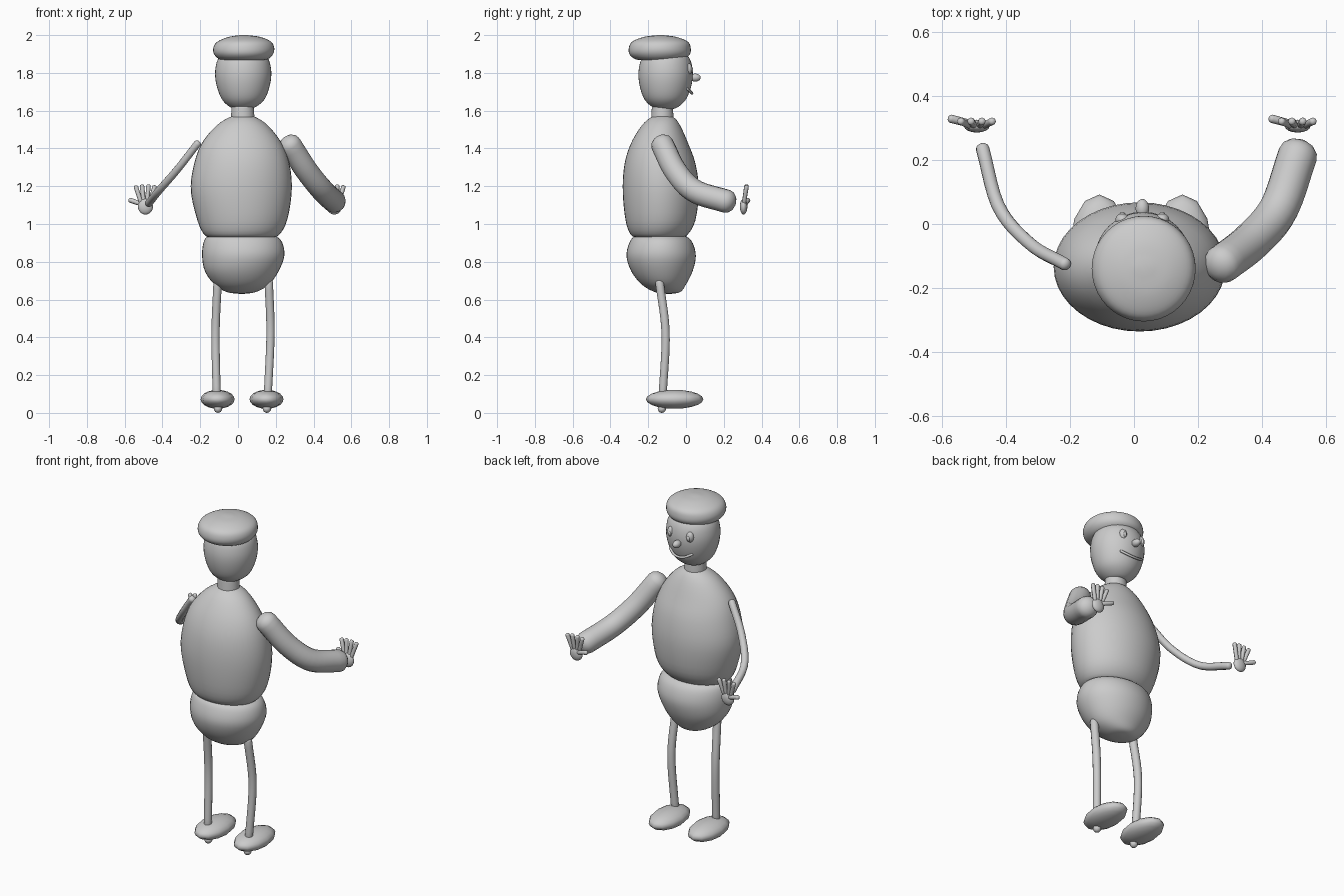
import bpy, bmesh, math
from mathutils import Vector

cube = bpy.data.objects.get("Cube")
if cube:
    bpy.data.objects.remove(cube)

grey = bpy.data.materials.new("clay grey")
grey.use_nodes = True
COLOUR = (0.6, 0.6, 0.6, 1)
grey.diffuse_color = COLOUR
grey.node_tree.nodes["Principled BSDF"].inputs["Base Color"].default_value = COLOUR


def finish(name, bm, subdivide=0):
    bmesh.ops.recalc_face_normals(bm, faces=bm.faces)
    for f in bm.faces:
        f.smooth = True
    mesh = bpy.data.meshes.new(name)
    bm.to_mesh(mesh)
    bm.free()
    mesh.materials.append(grey)
    ob = bpy.data.objects.new(name, mesh)
    bpy.context.scene.collection.objects.link(ob)
    if subdivide:
        mod = ob.modifiers.new("smooth", "SUBSURF")
        mod.levels = mod.render_levels = subdivide
    return ob


def skin(bm, rings):
    """Bridge a list of equal rings of points and close both ends."""
    loops = [[bm.verts.new(p) for p in ring] for ring in rings]
    n = len(loops[0])
    for a, b in zip(loops, loops[1:]):
        for i in range(n):
            bm.faces.new((a[i], a[(i + 1) % n], b[(i + 1) % n], b[i]))
    bm.faces.new(loops[0])
    bm.faces.new(loops[-1])


def spline(points, t):
    """Catmull-Rom point at parameter t in 0..1."""
    pts = [Vector(p) for p in points]
    pts = [2 * pts[0] - pts[1]] + pts + [2 * pts[-1] - pts[-2]]
    s = t * (len(points) - 1)
    i = min(int(s), len(points) - 2)
    u = s - i
    a, b, c, d = pts[i:i + 4]
    return 0.5 * (2 * b + (c - a) * u + (2 * a - 5 * b + 4 * c - d) * u**2
                  + (3 * b - a - 3 * c + d) * u**3)


def loft(name, rows, sides=40, steps=28):
    """Stacked ellipses; rows hold z, x min, x max, y min, y max."""
    rings = []
    for k in range(steps + 1):
        s = k / steps * (len(rows) - 1)
        i = min(int(s), len(rows) - 2)
        cols = [spline([(r[j], r[j + 1], 0) for r in rows], s / (len(rows) - 1)) for j in range(4)]
        z, x0, x1, y0, y1 = [c.x for c in cols] + [cols[3].y]
        ring = []
        for m in range(sides):
            a = math.tau * m / sides
            ring.append(((x0 + x1) / 2 + (x1 - x0) / 2 * math.cos(a),
                         (y0 + y1) / 2 + (y1 - y0) / 2 * math.sin(a), z))
        rings.append(ring)
    bm = bmesh.new()
    skin(bm, rings)
    return finish(name, bm)


def tube(bm, points, r0, r1, sides=12, steps=16):
    """Round-ended tube along a smooth path."""
    rings = []
    path = [(spline(points, k / steps), spline(points, min(1, k / steps + .01))
             - spline(points, max(0, k / steps - .01))) for k in range(steps + 1)]
    stations = [(p, d.normalized(), r0 + (r1 - r0) * k / steps) for k, (p, d) in enumerate(path)]
    p, d, r = stations[0]
    q, e, s = stations[-1]
    angles = [math.radians(a) for a in (25, 50, 75)]
    head = [(p - d * r * 0.8 * math.sin(a), d, r * math.cos(a)) for a in reversed(angles)]
    tail = [(q + e * s * 0.8 * math.sin(a), e, s * math.cos(a)) for a in angles]
    side = d.orthogonal().normalized()
    for c, axis, rad in head + stations + tail:
        side = (side - axis * side.dot(axis)).normalized()
        up = axis.cross(side)
        rings.append([c + rad * (side * math.cos(a) + up * math.sin(a))
                      for a in (math.tau * m / sides for m in range(sides))])
    skin(bm, rings)


def limb(name, points, r0, r1, sides=12):
    bm = bmesh.new()
    tube(bm, points, r0, r1, sides)
    return finish(name, bm)


def ball(bm, centre, size, u=16, v=10):
    verts = bmesh.ops.create_uvsphere(bm, u_segments=u, v_segments=v, radius=1)["verts"]
    for w in verts:
        w.co = Vector(centre) + Vector(a * b for a, b in zip(w.co, size))


def blob(name, centre, size, u=24, v=14):
    bm = bmesh.new()
    ball(bm, centre, size, u, v)
    return finish(name, bm)


# Body
loft("torso", [(0.925, -0.12, 0.16, -0.24, -0.04), (0.94, -0.175, 0.215, -0.29, 0.005),
               (1.02, -0.215, 0.26, -0.32, 0.05), (1.18, -0.25, 0.285, -0.335, 0.068),
               (1.32, -0.232, 0.272, -0.325, 0.05), (1.43, -0.19, 0.23, -0.29, 0.01),
               (1.52, -0.115, 0.16, -0.235, -0.03), (1.565, -0.045, 0.095, -0.185, -0.065),
               (1.58, 0.01, 0.04, -0.14, -0.11)])
loft("pelvis", [(0.63, 0.01, 0.03, -0.1, -0.08), (0.64, -0.06, 0.095, -0.165, -0.03),
                (0.68, -0.125, 0.165, -0.235, 0.0), (0.75, -0.175, 0.215, -0.29, 0.035),
                (0.83, -0.19, 0.245, -0.315, 0.052), (0.9, -0.183, 0.235, -0.3, 0.035),
                (0.935, -0.16, 0.2, -0.27, 0.0), (0.945, -0.1, 0.14, -0.2, -0.06)])
loft("neck", [(1.54, -0.036, 0.088, -0.185, -0.065), (1.58, -0.036, 0.086, -0.183, -0.067),
              (1.63, -0.034, 0.082, -0.18, -0.07)], steps=6)

# Head and cap
loft("head", [(1.605, 0.015, 0.035, -0.12, -0.1), (1.615, -0.035, 0.085, -0.17, -0.05),
              (1.66, -0.085, 0.14, -0.22, -0.0), (1.74, -0.115, 0.17, -0.247, 0.03),
              (1.82, -0.12, 0.175, -0.25, 0.035), (1.89, -0.095, 0.15, -0.225, 0.01),
              (1.94, -0.02, 0.07, -0.15, -0.06)])
loft("cap", [(1.866, -0.02, 0.08, -0.19, -0.08), (1.87, -0.09, 0.15, -0.26, -0.02),
             (1.895, -0.124, 0.183, -0.297, 0.018), (1.93, -0.131, 0.192, -0.303, 0.025),
             (1.965, -0.11, 0.175, -0.285, 0.01), (1.99, -0.05, 0.12, -0.225, -0.05),
             (2.0, 0.01, 0.05, -0.15, -0.12)])

# Face
blob("nose", (0.026, 0.048, 1.775), (0.021, 0.03, 0.021))
for side, x in (("right", -0.036), ("left", 0.088)):
    blob(side + "_eye", (x, 0.013, 1.82), (0.022, 0.02, 0.031))
    blob(side + "_pupil", (x, 0.028, 1.815), (0.01, 0.01, 0.016), 16, 10)
limb("smile", [(-0.045, 0.008, 1.715), (-0.01, 0.026, 1.698), (0.027, 0.032, 1.692),
               (0.064, 0.026, 1.698), (0.099, 0.008, 1.715)], 0.007, 0.007, 8)

# Arms: a thick left one and a thin right one
limb("left_arm", [(0.275, -0.125, 1.42), (0.365, -0.055, 1.28), (0.45, 0.045, 1.175),
                  (0.51, 0.215, 1.12)], 0.061, 0.062, 16)
limb("right_arm", [(-0.215, -0.125, 1.425), (-0.32, -0.065, 1.29), (-0.42, 0.05, 1.175),
                   (-0.472, 0.235, 1.11)], 0.02, 0.021)

# Hands with four fingers and a thumb
for side, x in (("right", -0.49), ("left", 0.51)):
    bm = bmesh.new()
    ball(bm, (x, 0.305, 1.092), (0.04, 0.02, 0.042))
    for base, tip in ((-0.022, -0.05), (-0.008, -0.018), (0.008, 0.016), (0.022, 0.048)):
        tube(bm, [(x + base, 0.307, 1.11), (x + tip, 0.32, 1.203 - abs(tip) * 0.15)],
             0.011, 0.012, 8, 3)
    tube(bm, [(x - 0.02, 0.312, 1.105), (x - 0.08, 0.328, 1.126)], 0.012, 0.013, 8, 3)
    finish(side + "_hand", bm)

# Legs, shoes and heel knobs
for side, top, mid, low, foot in (("right", -0.108, -0.119, -0.113, -0.108),
                                  ("left", 0.163, 0.172, 0.158, 0.151)):
    limb(side + "_leg", [(top, -0.14, 0.69), (mid, -0.108, 0.42), (low, -0.123, 0.1)],
         0.023, 0.022)
    blob(side + "_shoe", (foot, -0.06, 0.072), (0.09, 0.152, 0.05), 12, 10)
    blob(side + "_heel_knob", (foot + 0.002, -0.128, 0.022), (0.022, 0.022, 0.022), 12, 8)
